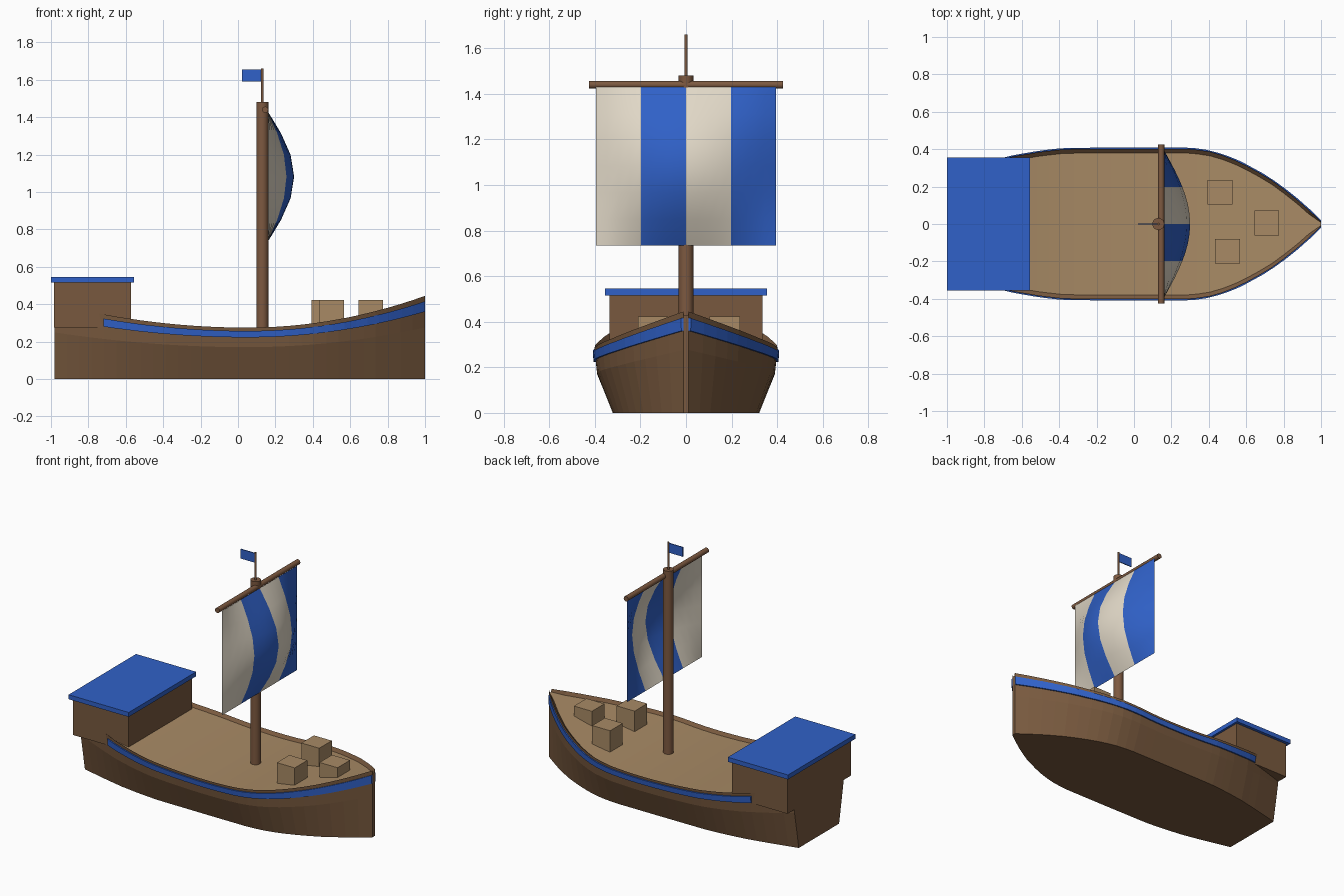
import bpy, bmesh, math

if "Cube" in bpy.data.objects:
    bpy.data.objects.remove(bpy.data.objects["Cube"])


def material(name, r, g, b):
    m = bpy.data.materials.new(name)
    lin = [((c / 255 + 0.055) / 1.055) ** 2.4 for c in (r, g, b)]
    m.diffuse_color = (*lin, 1)
    m.use_nodes = True
    m.node_tree.nodes["Principled BSDF"].inputs["Base Color"].default_value = m.diffuse_color
    return m


HULL = material("hull brown", 120, 89, 62)
DECK = material("deck tan", 168, 138, 101)
SPAR = material("spar brown", 125, 89, 64)
BLUE = material("blue", 48, 97, 200)
CREAM = material("sail cream", 226, 217, 200)


def add_object(name, bm, *mats):
    bmesh.ops.recalc_face_normals(bm, faces=bm.faces[:])
    mesh = bpy.data.meshes.new(name)
    bm.to_mesh(mesh)
    bm.free()
    ob = bpy.data.objects.new(name, mesh)
    bpy.context.collection.objects.link(ob)
    for m in mats:
        mesh.materials.append(m)
    return ob


def smooth(ob, angle=40):
    bpy.ops.object.select_all(action='DESELECT')
    ob.select_set(True)
    bpy.context.view_layer.objects.active = ob
    bpy.ops.object.shade_smooth_by_angle(angle=math.radians(angle))


def box(name, lo, hi, mat):
    bm = bmesh.new()
    bmesh.ops.create_cube(bm, size=1)
    for v in bm.verts:
        v.co = [(a + b) / 2 + c * (b - a) for a, b, c in zip(lo, hi, v.co)]
    return add_object(name, bm, mat)


def rod(name, centre, radius, length, mat, along_y=False, sides=20):
    bm = bmesh.new()
    bmesh.ops.create_cone(bm, cap_ends=True, segments=sides,
                          radius1=radius, radius2=radius, depth=length)
    for v in bm.verts:
        x, y, z = v.co
        if along_y:
            y, z = z, -y
        v.co = (x + centre[0], y + centre[1], z + centre[2])
    ob = add_object(name, bm, mat)
    smooth(ob)
    return ob


def loft(bm, rings):
    """Skin closed rings of equal length and cap both ends."""
    rows = [[bm.verts.new(p) for p in ring] for ring in rings]
    n = len(rows[0])
    for a, b in zip(rows, rows[1:]):
        for i in range(n):
            j = (i + 1) % n
            bm.faces.new((a[i], a[j], b[j], b[i]))
    bm.faces.new(rows[0])
    bm.faces.new(rows[-1])


# Hull plan outline (x, half width) and sheer height
PLAN = [(-0.98, 0.265), (-0.8, 0.32), (-0.65, 0.36), (-0.5, 0.386), (-0.37, 0.4),
        (0.0, 0.402), (0.3, 0.402), (0.4, 0.388), (0.48, 0.365), (0.567, 0.33),
        (0.717, 0.248), (0.834, 0.162), (0.914, 0.095), (1.0, 0.012)]


def half_width(x):
    for (x0, w0), (x1, w1) in zip(PLAN, PLAN[1:]):
        if x <= x1:
            return w0 + (w1 - w0) * (x - x0) / (x1 - x0)
    return PLAN[-1][1]


def sheer(x):
    return 0.275 + (0.188 if x > 0.05 else 0.12) * (x - 0.05) ** 2


def stations(x0, x1, n):
    return [x0 + (x1 - x0) * i / n for i in range(n + 1)]


# Hull: flat bottom, knuckle, rim, inner bulwark and sunken deck
rings = []
for x in stations(-0.98, 1.0, 30):
    w, s = half_width(x), sheer(x)
    side = [(0.8 * w if w > 0.02 else w, 0), (0.97 * w, 0.62 * s), (w, s),
            (w - min(0.022, 0.4 * w), s - 0.018)]
    rings.append([(x, y, z) for y, z in side] + [(x, -y, z) for y, z in reversed(side)])
bm = bmesh.new()
loft(bm, rings)
hull = add_object("hull", bm, HULL, DECK)
for p in hull.data.polygons:
    ys = [hull.data.vertices[i].co.y for i in p.vertices]
    if p.normal.z > 0.7 and min(ys) < 0 < max(ys):
        p.material_index = 1

# Blue side stripes following the sheer
for sign, label in ((1, "left"), (-1, "right")):
    rings = []
    for x in stations(-0.72, 1.0, 28):
        w, s = half_width(x), sheer(x)
        lo, hi = [w * (0.97 + 0.03 * (r - 0.62) / 0.38) for r in (0.81, 0.935)]
        pts = [(lo - 0.003, 0.81), (lo + 0.009, 0.81), (hi + 0.009, 0.935), (hi - 0.003, 0.935)]
        rings.append([(x, sign * y, r * s) for y, r in pts])
    bm = bmesh.new()
    loft(bm, rings)
    add_object("stripe_" + label, bm, BLUE)

# Stern cabin
box("cabin", (-0.983, -0.335, 0.275), (-0.572, 0.335, 0.518), HULL)
box("cabin_roof", (-1.0, -0.355, 0.516), (-0.557, 0.355, 0.546), BLUE)

# Cargo on the foredeck
for i, (x, y) in enumerate([(0.46, 0.17), (0.5, -0.145), (0.71, 0.005)]):
    box(f"crate_{i + 1}", (x - 0.066, y - 0.066, 0.28), (x + 0.066, y + 0.066, 0.422), DECK)

# Mast, yard and flag
rod("mast", (0.13, 0, 0.87), 0.032, 1.22, SPAR)
rod("yard", (0.145, 0, 1.44), 0.017, 0.85, SPAR, along_y=True, sides=12)
rod("flag_pole", (0.13, 0, 1.565), 0.007, 0.19, SPAR, sides=10)
box("flag", (0.022, -0.003, 1.592), (0.127, 0.003, 1.655), BLUE)

# Billowing sail with four vertical stripes
ROWS, COLS, HALF = 6, 16, 0.395
bm = bmesh.new()
grid = []
for r in range(ROWS + 1):
    t = r / ROWS
    row = []
    for c in range(COLS + 1):
        u = 2 * c / COLS - 1
        bulge = 0.14 * math.sin(math.pi * t) * math.cos(math.pi / 2 * u)
        row.append(bm.verts.new((0.16 + bulge, u * HALF, 0.735 + 0.695 * t)))
    grid.append(row)
for r in range(ROWS):
    for c in range(COLS):
        f = bm.faces.new((grid[r][c], grid[r][c + 1], grid[r + 1][c + 1], grid[r + 1][c]))
        f.material_index = (c * 4 // COLS) % 2
sail = add_object("sail", bm, CREAM, BLUE)
smooth(sail, 60)
